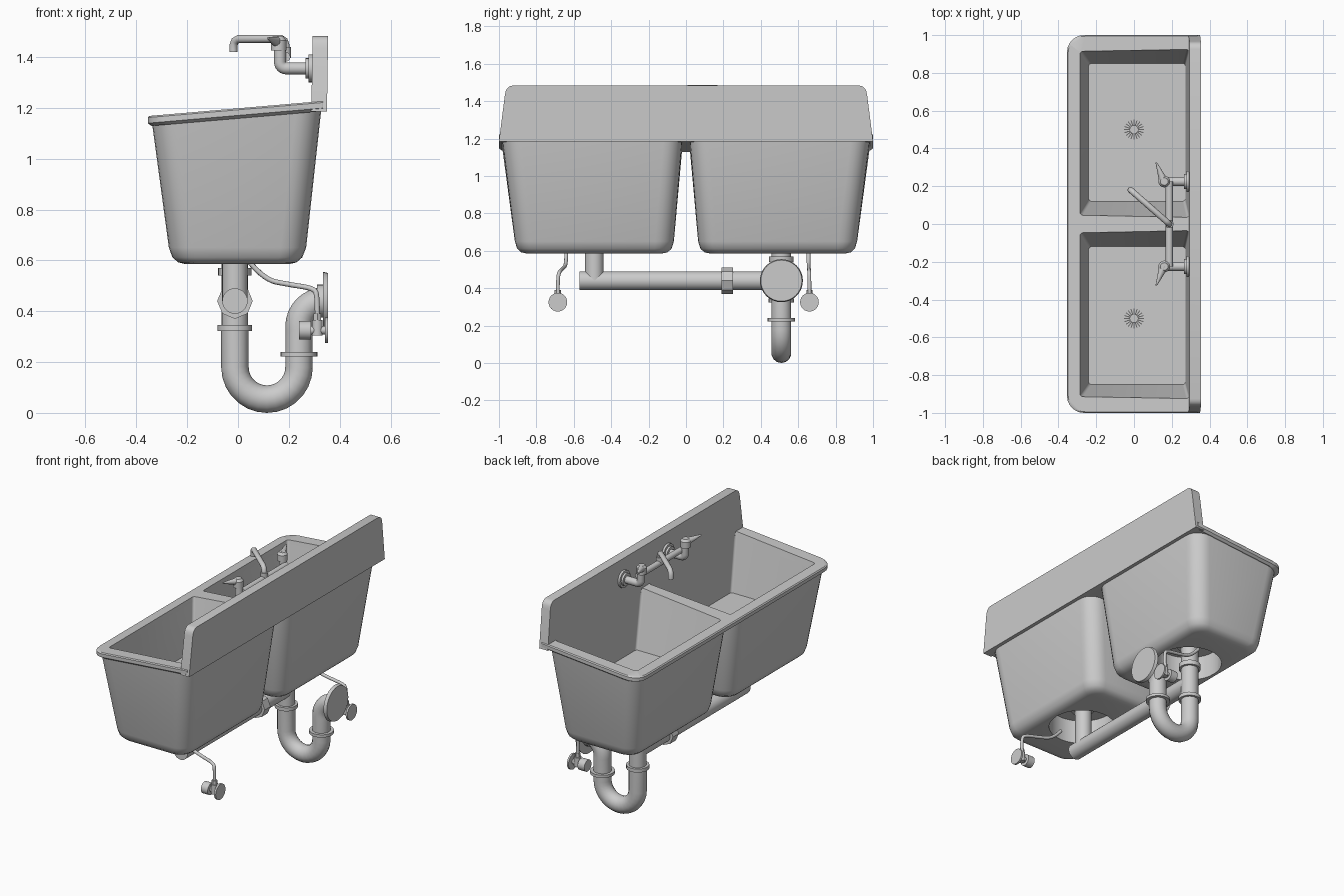
import bpy, bmesh, math
from mathutils import Vector

if "Cube" in bpy.data.objects:
    bpy.data.objects.remove(bpy.data.objects["Cube"])

def finish(name, bm, angle=35):
    bmesh.ops.recalc_face_normals(bm, faces=bm.faces)
    me = bpy.data.meshes.new(name)
    bm.to_mesh(me)
    bm.free()
    ob = bpy.data.objects.new(name, me)
    bpy.context.collection.objects.link(ob)
    smooth(ob, angle)
    return ob

def smooth(ob, angle=35):
    bpy.ops.object.select_all(action='DESELECT')
    ob.select_set(True)
    bpy.context.view_layer.objects.active = ob
    bpy.ops.object.shade_smooth_by_angle(angle=math.radians(angle))

def rounded(x0, x1, y0, y1, radii, n=6):
    """Rounded rectangle; radii order: +x+y, -x+y, -x-y, +x-y."""
    pts = []
    for k, (cx, cy, sx, sy) in enumerate([(x1, y1, -1, -1), (x0, y1, 1, -1), (x0, y0, 1, 1), (x1, y0, -1, 1)]):
        r = radii[k]
        for i in range(n + 1):
            a = math.pi / 2 * (k + i / n)
            pts.append((cx + sx * r + r * math.cos(a), cy + sy * r + r * math.sin(a)))
    return pts

def loft(name, rings):
    bm = bmesh.new()
    loops = [[bm.verts.new(p) for p in ring] for ring in rings]
    for a, b in zip(loops, loops[1:]):
        for i in range(len(a)):
            j = (i + 1) % len(a)
            bm.faces.new((a[i], a[j], b[j], b[i]))
    bm.faces.new(loops[0][::-1])
    bm.faces.new(loops[-1])
    bmesh.ops.remove_doubles(bm, verts=bm.verts, dist=1e-5)
    return finish(name, bm)

def cyl(name, a, b, r, r2=None, n=24):
    a, b = Vector(a), Vector(b)
    bm = bmesh.new()
    bmesh.ops.create_cone(bm, cap_ends=True, segments=n, radius1=r, radius2=r if r2 is None else r2, depth=(b - a).length)
    m = (b - a).to_track_quat('Z', 'Y').to_matrix().to_4x4()
    m.translation = (a + b) / 2
    bm.transform(m)
    return finish(name, bm)

def tube(name, pts, r, nurbs=False):
    cu = bpy.data.curves.new(name, 'CURVE')
    cu.dimensions = '3D'
    cu.bevel_depth, cu.bevel_resolution, cu.use_fill_caps = r, 5, True
    sp = cu.splines.new('NURBS' if nurbs else 'POLY')
    sp.points.add(len(pts) - 1)
    for p, c in zip(sp.points, pts):
        p.co = (*c, 1)
    if nurbs:
        sp.order_u, sp.use_endpoint_u, sp.resolution_u = 3, True, 6
    ob = bpy.data.objects.new(name, cu)
    bpy.context.collection.objects.link(ob)
    bpy.ops.object.select_all(action='DESELECT')
    ob.select_set(True)
    bpy.context.view_layer.objects.active = ob
    bpy.ops.object.convert(target='MESH')
    smooth(bpy.context.object, 45)

def cut(ob, cutters):
    bpy.context.view_layer.objects.active = ob
    for c in cutters:
        m = ob.modifiers.new('cut', 'BOOLEAN')
        m.operation, m.object, m.solver = 'DIFFERENCE', c, 'EXACT'
        bpy.ops.object.modifier_apply(modifier=m.name)
    smooth(ob)

def arc(cx, cz, r, a0, a1, y, n=10):
    return [(cx + r * math.cos(math.radians(a0 + (a1 - a0) * i / n)), y,
             cz + r * math.sin(math.radians(a0 + (a1 - a0) * i / n))) for i in range(n + 1)]

def rim_z(x):
    return 1.168 + (x + 0.35) * 0.086

# sloping rim with rounded front corners
def rim_ring(inset, dz):
    r = (0.003, 0.09, 0.09, 0.003)
    return [(x, y, rim_z(x) + dz) for x, y in rounded(-.355 + inset, .335, -1 + inset, 1 - inset, r)]
rim = loft('sink_rim', [rim_ring(.015, -.04), rim_ring(0, -.028), rim_ring(0, -.006), rim_ring(.006, 0)])

# two basins, hollowed from above and recessed below around the drain
cavities, helpers = [], []
for s, side in ((1, 'left'), (-1, 'right')):
    def ring(x0, x1, y0, y1, r, z):
        ya, yb = sorted((s * y0, s * y1))
        return [(x, y, z(x) if callable(z) else z) for x, y in rounded(x0, x1, ya, yb, (r,) * 4)]
    basin = loft(side + '_basin', [
        ring(-.205, .20, .13, .85, .06, .585),
        ring(-.235, .23, .098, .882, .08, .592),
        ring(-.258, .253, .077, .903, .09, .612),
        ring(-.272, .268, .065, .915, .10, .65),
        ring(-.338, .328, .02, .982, .10, lambda x: rim_z(x) - .03)])
    cavity = loft('cavity_cutter', [
        ring(-.24, .272, .12, .85, .015, .86),
        ring(-.304, .295, .017, .94, .015, 1.3)])
    recess = cyl('recess_cutter', (-.01, s * .5, .5), (-.01, s * .5, .74), .2, n=32)
    cut(basin, [cavity, recess])
    cavities.append(cavity)
    helpers += [cavity, recess]

    # strainer with radial ribs
    cyl(side + '_strainer', (0, s * .5, .85), (0, s * .5, .863), .055, n=32)
    for i in range(20):
        a = i * math.tau / 20
        c, d = math.cos(a), math.sin(a)
        cyl(side + '_strainer_rib', (.02 * c, s * .5 + .02 * d, .865), (.052 * c, s * .5 + .052 * d, .865), .004, n=6)
    cyl(side + '_drain_flange', (-.012, s * .5, .70), (-.012, s * .5, .745), .07)
cut(rim, cavities)
for h in helpers:
    bpy.data.objects.remove(h)

# backsplash
def splash_ring(x0, dx):
    pts = [(1.0, 1.185), (.968, 1.435)]
    pts += [(.925 + .04 * math.cos(a), 1.443 + .04 * math.sin(a)) for a in (.3, .6, .9, 1.2, math.pi / 2)]
    pts += [(-y, z) for y, z in reversed(pts)]
    return [(x0 + dx * (z - 1.185), y, z) for y, z in pts]
loft('backsplash', [splash_ring(.288, .02), splash_ring(.35, .015)])

# drain pipes, cross pipe and trap
X, Y = -.012, .51
cyl('far_drain_pipe', (X, -.49, .44), (X, -.49, .74), .05)
cyl('cross_pipe', (X, -.57, .44), (X, Y, .44), .05)
cyl('cross_pipe_nut', (X, .19, .44), (X, .25, .44), .07, n=8)
cyl('near_drain_pipe', (X, Y, .33), (X, Y, .74), .052)
cyl('drain_collar', (X, Y, .54), (X, Y, .57), .066)
cyl('trap_collar', (X, Y, .322), (X, Y, .345), .068)
cyl('trap_outlet_collar', (.24, Y, .222), (.24, Y, .24), .073)
tube('trap_pipe', [(X, Y, .33)] + arc(.114, .18, .126, 180, 360, Y, 14)
     + [(.24, Y, .33)] + arc(.34, .34, .1, 180, 90, Y, 8), .054)
cyl('trap_wall_socket', (.31, Y, .44), (.345, Y, .44), .065)
cyl('trap_wall_plate', (.335, Y, .44), (.355, Y, .44), .115, .11, n=32)

# shut-off valves with supply hoses
for name, y, top in (('left', .66, .655), ('right', -.685, -.64)):
    z = .325
    cyl(name + '_valve_plate', (.343, y, z), (.355, y, z), .05)
    cyl(name + '_valve_stem', (.27, y, z), (.348, y, z), .016)
    cyl(name + '_valve_handle', (.24, y, z), (.288, y, z), .037)
    cyl(name + '_valve_body', (.312, y, .305), (.312, y, .365), .021)
    cyl(name + '_valve_nut', (.312, y, .365), (.312, y, .39), .017, n=6)
    tube(name + '_supply_hose', [(.312, y, .385), (.312, y, .46), (.30, y + (top - y) * .2, .49),
         (.20, y + (top - y) * .6, .505), (.10, top, .525), (.04, top, .60)], .01, True)

# wall faucet: mounts, elbows and lever handles
for s, side in ((1, 'left'), (-1, 'right')):
    y, z = s * .225, 1.355
    cyl(side + '_faucet_plate', (.278, y, z), (.30, y, z), .055)
    cyl(side + '_faucet_plate_step', (.265, y, z), (.28, y, z), .04)
    tube(side + '_faucet_elbow', [(.28, y, z)] + arc(.19, 1.38, .025, 270, 180, y, 6) + [(.165, y, 1.43)], .024)
    cyl(side + '_handle_hub', (.16, y, 1.425), (.16, y, 1.465), .031)
    cyl(side + '_handle_cap', (.16, y, 1.465), (.16, y, 1.48), .031, .02)
    cyl(side + '_handle_lever', (.157, y, 1.458), (.118, s * .325, 1.474), .024, .004, 12)

# mixer bar and swivelling spout
cyl('mixer_bar', (.187, -.225, 1.4), (.187, .225, 1.4), .019)
cyl('spout_base', (.187, 0, 1.395), (.187, 0, 1.44), .022)
def along(t, z):
    return (.187 - .205 * t, .18 * t, z)
tube('spout', [along(0, 1.41), along(0, 1.445), along(.03, 1.463), along(.09, 1.471), along(.9, 1.471),
               along(.97, 1.463), along(1, 1.445), along(1, 1.42)], .016)
